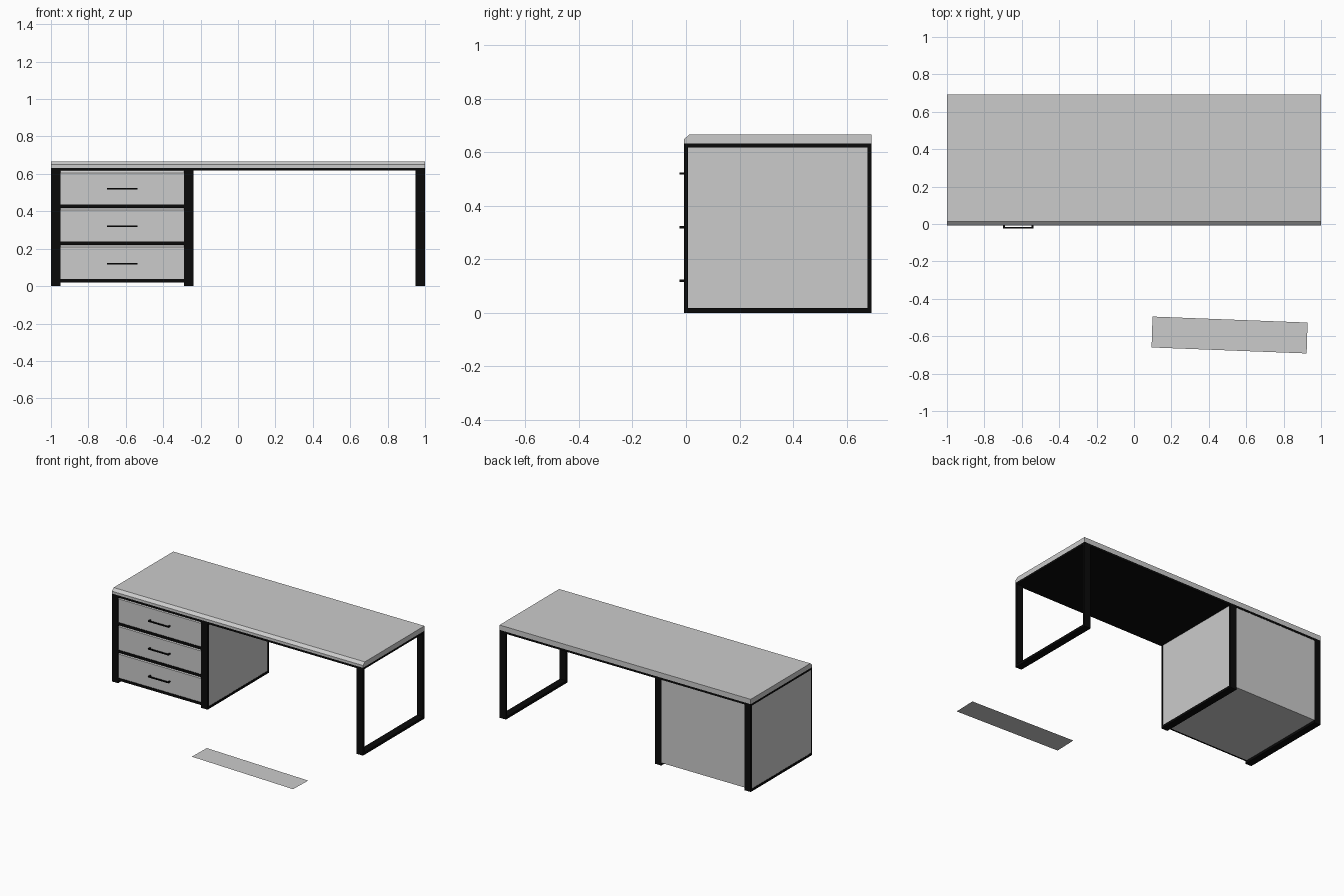
import bpy, bmesh

if "Cube" in bpy.data.objects:
    bpy.data.objects.remove(bpy.data.objects["Cube"])

black = bpy.data.materials.new("black_metal")
black.diffuse_color = (0.003, 0.003, 0.003, 1)
black.use_nodes = True
black.node_tree.nodes["Principled BSDF"].inputs["Base Color"].default_value = black.diffuse_color


def finish(name, bm, mat=None):
    bmesh.ops.recalc_face_normals(bm, faces=bm.faces)
    mesh = bpy.data.meshes.new(name)
    bm.to_mesh(mesh)
    bm.free()
    if mat:
        mesh.materials.append(mat)
    ob = bpy.data.objects.new(name, mesh)
    bpy.context.collection.objects.link(ob)
    return ob


def prism(name, profile, a, b, axis="x", mat=None):
    """Extrude a closed profile from a to b; (y, z) profile along x, (x, y) along z."""
    bm = bmesh.new()
    place = (lambda p, t: (t, *p)) if axis == "x" else (lambda p, t: (*p, t))
    face = bm.faces.new([bm.verts.new(place(p, a)) for p in profile])
    geom = bmesh.ops.extrude_face_region(bm, geom=[face])["geom"]
    verts = [v for v in geom if isinstance(v, bmesh.types.BMVert)]
    bmesh.ops.translate(bm, verts=verts, vec=(b - a, 0, 0) if axis == "x" else (0, 0, b - a))
    return finish(name, bm, mat)


def rect(y0, y1, z0, z1):
    return [(y0, z0), (y1, z0), (y1, z1), (y0, z1)]


def chamfered(y0, y1, z0, z1, cy, cz):
    """Rectangle whose upper front corner is cut off."""
    return [(y0, z0), (y1, z0), (y1, z1), (y0 + cy, z1), (y0, z1 - cz)]


def loop_frame(name, x0, x1):
    """Flat metal bar bent into a closed rectangular leg."""
    bm = bmesh.new()
    rings = [rect(FRONT, BACK, 0, 0.632), rect(FRONT + 0.015, BACK - 0.014, 0.018, 0.617)]
    v = [[[bm.verts.new((x, *p)) for p in r] for r in rings] for x in (x0, x1)]
    for i in range(4):
        j = (i + 1) % 4
        for a, b in (((0, 0), (0, 1)), ((0, 1), (1, 1)), ((1, 1), (1, 0)), ((1, 0), (0, 0))):
            va, vb = v[a[0]][a[1]], v[b[0]][b[1]]
            bm.faces.new((va[i], va[j], vb[j], vb[i]))
    return finish(name, bm, black)


FRONT, BACK = -0.007, 0.692

# Worktop with chamfered front edge, and the metal sheet below it
prism("tabletop", chamfered(FRONT, BACK, 0.632, 0.667, 0.021, 0.018), -1, 1)
prism("under_sheet", rect(FRONT, BACK, 0.617, 0.632), -0.949, 0.949, mat=black)

# Three loop legs
for name, x0, x1 in (("left_leg", -1, -0.95), ("middle_leg", -0.288, -0.237),
                     ("right_leg", 0.949, 1)):
    loop_frame(name, x0, x1)

# Cabinet body filling the two left loops, and its back panel between the legs
prism("cabinet_body", rect(0.0082, 0.678, 0.0185, 0.617), -0.999, -0.238)
prism("cabinet_back", rect(0.677, 0.69, 0.0185, 0.617), -0.95, -0.288)

# Drawers, each with a rail beneath and a U-shaped handle
XL, XR, Y0, Y1, T = -0.7, -0.537, -0.025, 0.0, 0.01
handle = [(XL, Y1), (XL, Y0), (XR, Y0), (XR, Y1),
          (XR - T, Y1), (XR - T, Y0 + 0.008), (XL + T, Y0 + 0.008), (XL + T, Y1)]
for i, (z0, z1) in enumerate(((0.037, 0.22), (0.238, 0.418), (0.436, 0.617)), 1):
    prism(f"drawer_front_{i}", chamfered(-0.002, 0.01, z0, z1, 0.01, 0.012), -0.95, -0.288)
    prism(f"drawer_rail_{i}", rect(-0.006, 0.01, z0 - 0.018, z0), -0.95, -0.288, mat=black)
    zc = 0.12 + 0.2 * (i - 1)
    prism(f"drawer_handle_{i}", handle, zc - 0.004, zc + 0.004, "z", black)

# Loose thin plate lying on the floor in front
bm = bmesh.new()
bm.faces.new([bm.verts.new((x, y, 0)) for x, y in
              ((0.094, -0.66), (0.923, -0.692), (0.928, -0.527), (0.099, -0.495))])
finish("floor_plate", bm)
